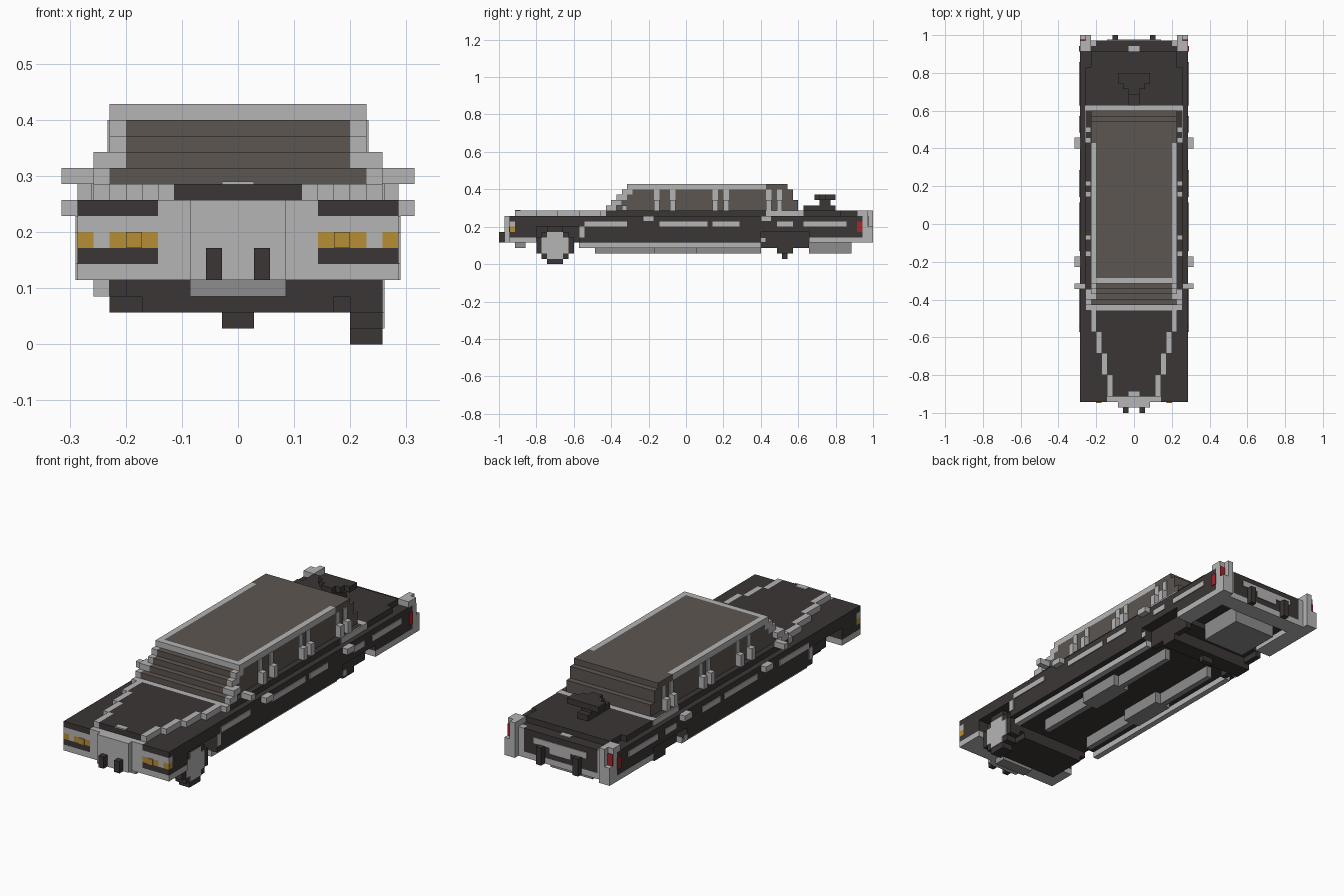
import bpy
import bmesh

U = 1 / 35      # edge of one building block
T = 0.15        # plate thickness, in blocks

default = bpy.data.objects.get("Cube")
if default:
    bpy.data.objects.remove(default)


def material(name, r, g, b):
    m = bpy.data.materials.new(name)
    m.use_nodes = True
    m.diffuse_color = (r, g, b, 1)
    bsdf = next(n for n in m.node_tree.nodes if n.type == 'BSDF_PRINCIPLED')
    bsdf.inputs["Base Color"].default_value = (r, g, b, 1)
    bsdf.inputs["Roughness"].default_value = 0.8
    return m


chrome = material("chrome grey", 0.46, 0.46, 0.46)
steel = material("steel grey", 0.27, 0.27, 0.27)
paint = material("dark paint", 0.046, 0.037, 0.037)
glass = material("smoked brown", 0.107, 0.092, 0.080)
amber = material("amber", 0.47, 0.27, 0.035)
red = material("red", 0.38, 0.02, 0.025)


def part(name, mat, boxes):
    """One object made of blocks given as (x range, y range, z range)."""
    bm = bmesh.new()
    for spans in boxes:
        cube = bmesh.ops.create_cube(bm, size=1)
        for v in cube["verts"]:
            for axis, (lo, hi) in enumerate(spans):
                v.co[axis] = (lo if v.co[axis] < 0 else hi) * U
    bmesh.ops.recalc_face_normals(bm, faces=bm.faces)
    mesh = bpy.data.meshes.new(name)
    bm.to_mesh(mesh)
    bm.free()
    mesh.materials.append(mat)
    obj = bpy.data.objects.new(name, mesh)
    bpy.context.collection.objects.link(obj)
    return obj


def mid(w, y, z):
    """A block centred across the car, w is its half width."""
    return ((-w, w), y, z)


def pair(name, mat, boxes):
    """Blocks on the left side, copied to the right side."""
    part(name, mat, [b for x, y, z in boxes
                     for b in ((x, y, z), ((-x[1], -x[0]), y, z))])


# Lower body with open wheel arches
part("body_core", paint, [
    mid(7, (-32, -28), (5, 9)), mid(7, (-28, 23), (4, 9)),
    mid(7, (23, 34), (5, 9))])
side = (7, 10)
pair("body_side", paint, [
    (side, (-32, -28), (5, 9)), (side, (-28, -20), (7, 9)),
    (side, (-20, 14), (4, 9)), (side, (14, 23), (6, 9)),
    (side, (23, 33), (5, 9)), ((7, 8), (14, 23), (3, 6))])
part("shoulder", paint, [mid(9, (-15, 21), (9, 10))])
part("trunk_lid", paint, [mid(9, (22, 29), (9, 10)),
                          mid(8, (29, 32), (9, 10))])

# Hood that widens in steps, with bright creases
hood = [(w, (y, y + 4)) for w, y in zip(range(4, 8), range(-32, -16, 4))]
part("hood", paint, [mid(w, y, (9, 10)) for w, y in hood])
pair("hood_crease", chrome, [((w, w + 1), y, (9, 10)) for w, y in hood])
part("hood_badge", chrome, [mid(1, (-32, -31), (10, 10 + T))])
part("cowl_trim", chrome, [mid(9, (-16, -15), (9, 10)),
                           mid(9, (21, 22), (9, 10))])

# Front end
part("grille", chrome, [mid(5, (-33, -32), (5, 9)),
                        mid(3, (-34, -33), (4, 9))])
part("front_bumper", chrome, [mid(10, (-33, -28), (4, 5))])
front = (-33, -32)
pair("headlight_brow", paint, [((5, 10), front, (8, 9)),
                               ((5, 10), front, (5, 6))])
pair("headlight_panel", chrome, [((5, 10), front, (7, 8)),
                                 ((8, 9), front, (6, 7))])
pair("headlight", amber, [((5, 8), front, (6, 7)), ((9, 10), front, (6, 7))])
pair("headlight_glow", amber, [((6, 7), (-33 - T, -33), (6, 7))])
pair("front_bumper_post", paint, [((1, 2), (-35, -34), (4, 6))])

# Rear end
pair("rear_corner", chrome, [
    ((8, 10), (32, 34), (9, 10)), ((7, 10), (33, 34), (5, 9)),
    ((8, 10), (34, 35), (4, 7)), ((8, 9), (34, 35), (7, 10))])
part("rear_bumper", chrome, [mid(10, (31, 34), (4, 5))])
pair("rear_bumper_side", chrome, [((7, 10), (23, 31), (4, 5))])
pair("tail_light", red, [((10, 10 + T), (32, 33), (6, 8)),
                         ((9, 10), (34, 34 + T), (7, 9))])
part("rear_trim", chrome, [mid(5, (34, 34 + T), (7, 8)),
                           mid(2, (34, 34 + T), (6, 7)),
                           mid(1, (32, 33), (9, 9 + T))])
pair("rear_bumper_post", paint, [((3, 4), (34, 35), (4, 7))])

# Cabin glass stepped at both ends, with front pillars
cabin, pillars = [], []
for row in range(4):
    z = (10 + row, 11 + row)
    nose, tail = row - 15, 21 - row // 2
    wide = 8 if row == 0 else 7
    outer = 9 if row < 2 else 8
    cabin.append(mid(wide, (nose, nose + 2), z))
    cabin.append(mid(8, (nose + 2, tail), z))
    pillars.append(((wide, outer), (nose, nose + 2), z))
part("cabin_glass", glass, cabin)
pair("front_pillar", chrome, pillars)

# Side pillars flare out at the bottom
posts = [-6, -3, 5, 7, 15, 17]
pair("side_pillar", chrome,
     [((8, 9), (y, y + 1), (10, 12)) for y in posts]
     + [((8, 8 + T), (y, y + 1), (12, 14)) for y in posts])

# Roof
part("roof", glass, [mid(7, (-10, 19), (14, 15))])
pair("roof_rear_edge", glass, [((7, 8), (15, 19), (14, 15))])
pair("roof_rail", chrome, [((7, 8), (-10, 15), (14, 15))])
part("roof_front_rail", chrome, [mid(8, (-11, -10), (14, 15))])

# Side trim, mirrors and handles
stripes = [(-19, -11), (-5, 4), (5, 10), (17, 20), (22, 30)]
pair("side_stripe", chrome, [((10, 10 + T), y, (7, 8)) for y in stripes])
pair("rear_quarter_trim", chrome, [((9, 9 + T), (15, 22), (9, 10))])
pair("arch_lip", chrome, [((10, 10 + T), (14, 15), (4, 5)),
                          ((10, 10 + T), (-20, -19), (5, 7))])
pair("mirror", chrome, [((9, 11), (-12, -11), (10, 11))])
pair("door_handle", chrome, [((10, 11), (-8, -6), (8, 9)),
                             ((10, 11), (14, 16), (8, 9))])

# Trunk antenna
part("antenna", paint, [
    mid(1, (22, 28), (10, 11)), mid(1, (25, 27), (11, 12)),
    mid(3, (26, 28), (12, 13)), mid(2, (25, 26), (12, 13)),
    mid(1, (24, 25), (12, 13))])

# Underside
pair("rocker", chrome, [((8, 9), (-20, 14), (3, 4))])
pair("exhaust", steel, [((4, 5), (-17, 14), (2, 4)),
                        ((3, 6), (-6, 2), (2, 4))])
part("front_skid", steel, [mid(3, (-32, -30), (3, 4))])
part("front_axle", paint, [mid(7, (-28, -21), (3, 4)),
                           mid(6, (-28, -21), (2, 3))])
part("rear_axle", paint, [mid(8, (17, 20), (2, 4)),
                          mid(1, (18, 19), (1, 2))])
part("fuel_tank", steel, [mid(4, (23, 31), (2, 5))])

# Single front wheel on the left
axle = -24.5


def disc(x, widths, bottom):
    return [(x, (axle - w / 2, axle + w / 2), (bottom + i, bottom + i + 1))
            for i, w in enumerate(widths)]


part("front_left_tyre", paint, disc((7, 9), [3, 5, 7, 7, 7, 5, 3], 0))
part("front_left_hub", chrome, disc((9, 9 + T), [3, 5, 5, 5, 3], 1))
